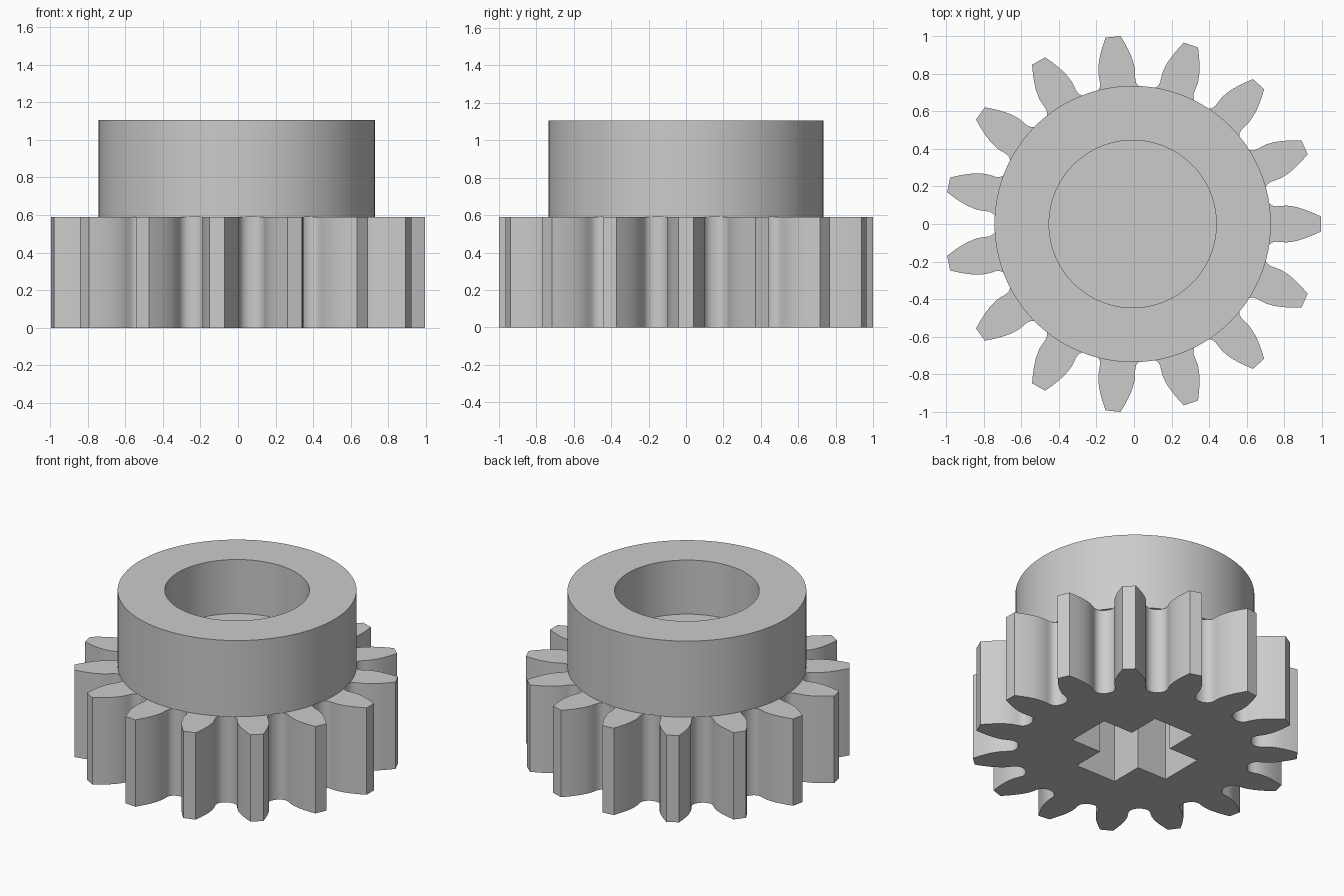
import bpy
import bmesh
import math

if "Cube" in bpy.data.objects:
    bpy.data.objects.remove(bpy.data.objects["Cube"], do_unlink=True)

CENTRE_X = -0.007
TEETH = 15
GEAR_TOP = 0.59

grey = bpy.data.materials.new("plain grey")
grey.use_nodes = True
grey.diffuse_color = (0.6, 0.6, 0.6, 1)
grey.node_tree.nodes["Principled BSDF"].inputs["Base Color"].default_value = (0.6, 0.6, 0.6, 1)


def finish(bm, name):
    """Turn a bmesh into a shaded, coloured object."""
    bmesh.ops.recalc_face_normals(bm, faces=bm.faces)
    mesh = bpy.data.meshes.new(name)
    bm.to_mesh(mesh)
    bm.free()
    mesh.materials.append(grey)
    obj = bpy.data.objects.new(name, mesh)
    obj.location.x = CENTRE_X
    bpy.context.collection.objects.link(obj)
    bpy.ops.object.select_all(action='DESELECT')
    obj.select_set(True)
    bpy.context.view_layer.objects.active = obj
    bpy.ops.object.shade_smooth_by_angle(angle=math.radians(30))
    return obj


def prism(name, outlines, z0, z1):
    """Extrude an outer outline with holes between two heights."""
    bm = bmesh.new()
    caps = ([], [])
    for outline in outlines:
        rings = [[bm.verts.new((x, y, z)) for x, y in outline] for z in (z0, z1)]
        n = len(outline)
        for i in range(n):
            j = (i + 1) % n
            bm.faces.new((rings[0][i], rings[0][j], rings[1][j], rings[1][i]))
            for cap, ring in zip(caps, rings):
                cap.append(bm.edges.get((ring[i], ring[j])))
    for cap in caps:
        bmesh.ops.triangle_fill(bm, edges=cap, use_beauty=True)
    return finish(bm, name)


def lathe(name, profile, steps):
    """Spin a radius/height profile around the vertical axis."""
    bm = bmesh.new()
    verts = [bm.verts.new((r, 0, z)) for r, z in profile]
    edges = [bm.edges.new(pair) for pair in zip(verts, verts[1:])]
    bmesh.ops.spin(bm, geom=verts + edges, cent=(0, 0, 0), axis=(0, 0, 1),
                   angle=math.tau, steps=steps, use_merge=True)
    bmesh.ops.remove_doubles(bm, verts=bm.verts, dist=0.0005)
    return finish(bm, name)


# Tooth flank from root fillet to tip: distance out, half width
flank = [(0.708, 0.136), (0.715, 0.122), (0.727, 0.108), (0.742, 0.098),
         (0.762, 0.094), (0.785, 0.096), (0.82, 0.098), (0.85, 0.094),
         (0.88, 0.088), (0.92, 0.075), (0.96, 0.059), (1.001, 0.04)]
tooth = [(r, -w) for r, w in flank] + [(r, w) for r, w in reversed(flank)]

gear_outline = []
for k in range(TEETH):
    a = math.tau * k / TEETH
    c, s = math.cos(a), math.sin(a)
    gear_outline += [(x * c - y * s, x * s + y * c) for x, y in tooth]

# Cross-shaped socket in the underside
HALF, REACH = 0.152, 0.375
cross = []
for c, s in ((1, 0), (0, 1), (-1, 0), (0, -1)):
    for x, y in ((REACH, -HALF), (REACH, HALF), (HALF, HALF)):
        cross.append((x * c - y * s, x * s + y * c))

prism("gear_wheel", [gear_outline, cross], 0, GEAR_TOP)

# Collar with a blind round bore; its base closes the socket
lathe("collar", [(0, GEAR_TOP), (0.735, GEAR_TOP), (0.735, 1.107),
                 (0.445, 1.107), (0.445, 0.74), (0, 0.74)], 128)
